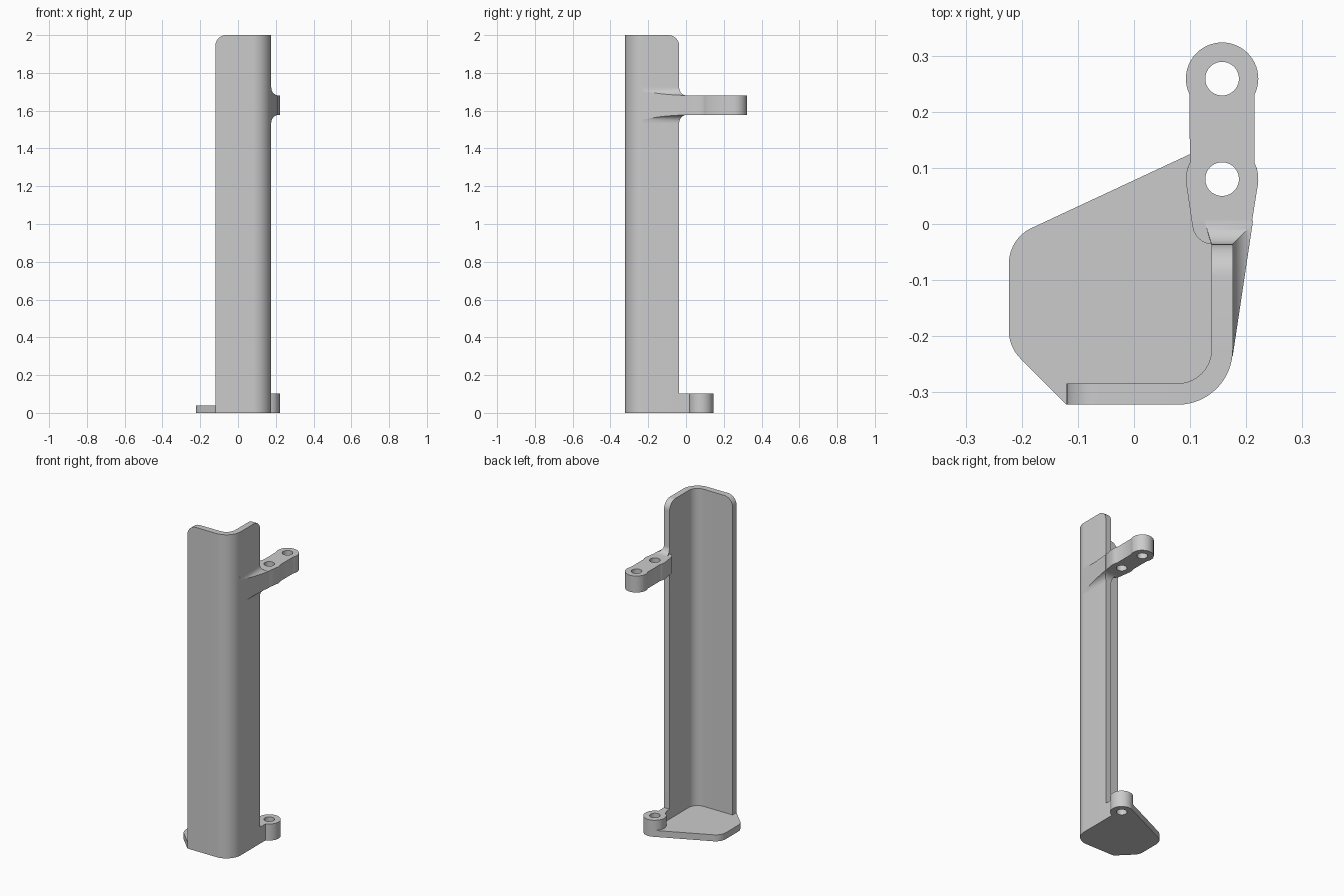
import bpy
import bmesh
from math import sin, cos, radians, pi, tan
from mathutils import Vector

cube = bpy.data.objects.get("Cube")
if cube:
    bpy.data.objects.remove(cube, do_unlink=True)

grey = bpy.data.materials.new("plain_grey")
grey.use_nodes = True
GREY = (0.6, 0.6, 0.6, 1)
grey.diffuse_color = GREY
grey.node_tree.nodes["Principled BSDF"].inputs["Base Color"].default_value = GREY


def arc(centre, r, start, end, n=16):
    """Points on an arc, angles in degrees."""
    angles = [radians(start + (end - start) * i / n) for i in range(n + 1)]
    return [(centre[0] + r * cos(a), centre[1] + r * sin(a)) for a in angles]


def circle(centre, r, n=40):
    return arc(centre, r, 0, 360, n)[:-1]


def rounded(before, corner, after, r, n=10):
    """Replace a convex corner with a tangent arc."""
    b, c, a = Vector(before), Vector(corner), Vector(after)
    u, v = (b - c).normalized(), (a - c).normalized()
    half = u.angle(v) / 2
    p, q = c + u * r / tan(half), c + v * r / tan(half)
    centre = c + (u + v).normalized() * r / sin(half)
    spokes = [(p - centre).lerp(q - centre, i / n).normalized() for i in range(n + 1)]
    return [tuple(centre + s * r) for s in spokes]


def finish(name, bm):
    bmesh.ops.recalc_face_normals(bm, faces=bm.faces)
    mesh = bpy.data.meshes.new(name)
    bm.to_mesh(mesh)
    bm.free()
    mesh.materials.append(grey)
    obj = bpy.data.objects.new(name, mesh)
    bpy.context.collection.objects.link(obj)
    bpy.ops.object.select_all(action='DESELECT')
    obj.select_set(True)
    bpy.context.view_layer.objects.active = obj
    bpy.ops.object.shade_smooth_by_angle(angle=radians(25))


def slab(name, loops, z0, z1):
    """Extrude an outline, with any holes, between two heights."""
    bm = bmesh.new()
    edges = []
    for loop in loops:
        vs = [bm.verts.new((x, y, z0)) for x, y in loop]
        edges += [bm.edges.new((vs[i - 1], vs[i])) for i in range(len(vs))]
    bmesh.ops.triangle_fill(bm, edges=edges, use_beauty=True, normal=(0, 0, 1))
    result = bmesh.ops.extrude_face_region(bm, geom=bm.faces[:])
    top = [g for g in result["geom"] if isinstance(g, bmesh.types.BMVert)]
    bmesh.ops.translate(bm, verts=top, vec=(0, 0, z1 - z0))
    finish(name, bm)


HEIGHT = 2.0
LEFT, FRONT, BACK = -0.12, -0.322, -0.036   # limits of the angle wall
OUT, IN = 0.176, 0.138                      # faces of the side wall
near, far = (0.157, 0.08), (0.157, 0.259)   # hole centres
PAD, HOLE = 0.0645, 0.03

# Angle wall with rounded free top corners
bend = (0.078, -0.224)
profile = [(LEFT, FRONT)] + arc(bend, 0.098, -90, 0) + [(OUT, BACK), (IN, BACK)]
profile += arc(bend, 0.06, 0, -90) + [(LEFT, FRONT + 0.038)]
bm = bmesh.new()
base = bm.faces.new([bm.verts.new((x, y, 0)) for x, y in profile])
result = bmesh.ops.extrude_face_region(bm, geom=[base])
bmesh.ops.translate(bm, vec=(0, 0, HEIGHT),
                    verts=[g for g in result["geom"] if isinstance(g, bmesh.types.BMVert)])


def free_top_edge(e):
    a, b = (v.co for v in e.verts)
    at_end = (max(a.x, b.x) < LEFT + 0.001) or (min(a.y, b.y) > BACK - 0.001)
    return min(a.z, b.z) > HEIGHT - 0.001 and at_end


bmesh.ops.bevel(bm, geom=[e for e in bm.edges if free_top_edge(e)], offset=0.058,
                offset_type='OFFSET', segments=10, profile=0.5, affect='EDGES')
finish("angle_wall", bm)

# Base plate, following the bend and wrapping round the lower boss
start, low, high = (LEFT, FRONT), (-0.223, -0.219), (-0.223, -0.026)
boss_arc = arc(near, PAD, -60, 115)
outline = [start] + arc(bend, 0.08, -90, 0) + [(0.158, 0.02)] + boss_arc
outline += rounded(boss_arc[-1], high, low, 0.07)
outline += rounded(high, low, start, 0.07)
slab("base_plate", [outline, circle(near, HOLE)], 0, 0.04)

# Lower boss with a neck to the side wall
outline = arc(near, PAD, -73, 240, 40)
outline += [(0.132, 0.005), (IN, -0.015), (IN, BACK - 0.003), (OUT, BACK - 0.003)]
slab("lower_boss", [outline, circle(near, HOLE)], 0, 0.102)

# Upper arm with two drilled pads
Z0, Z1 = 1.578, 1.68
outline = arc(far, PAD, -26, 206, 36)
outline += arc(near, PAD, 153, 186, 6)
outline += arc((0.14, 0.0), 0.036, 188, 268, 6)
outline += [(0.15, -0.1), (0.21, 0.003)]
outline += arc(near, PAD, -8, 26, 6)
slab("upper_arm", [outline, circle(near, HOLE), circle(far, HOLE)], Z0, Z1)

# Gusset: a tapered blade on the side wall, flaring into it with concave fillets
R, TAPER, TIP = 0.042, 0.15, -0.235


def gusset_section(t):
    d = R * (1 - cos(t))
    end = BACK + d
    y = min(TIP + d / TAPER, end)
    x = OUT + TAPER * (y - TIP)
    return [(0.15, TIP), (OUT, TIP), (x, y), (x, end),
            (IN - 0.3 * d, end), (IN, BACK - 0.002), (0.15, BACK - 0.002)]


steps = [i / 10 * pi / 2 for i in range(11)]
levels = [(t, Z0 - R * (1 - sin(t))) for t in steps]
levels += [(t, Z1 + R * (1 - sin(t))) for t in reversed(steps)]
bm = bmesh.new()
rings = [[bm.verts.new((x, y, z)) for x, y in gusset_section(t)] for t, z in levels]
for a, b in zip(rings, rings[1:]):
    for i in range(len(a)):
        bm.faces.new((a[i - 1], a[i], b[i], b[i - 1]))
bm.faces.new(rings[0])
bm.faces.new(rings[-1])
bmesh.ops.remove_doubles(bm, verts=bm.verts, dist=0.00001)
finish("arm_gusset", bm)
